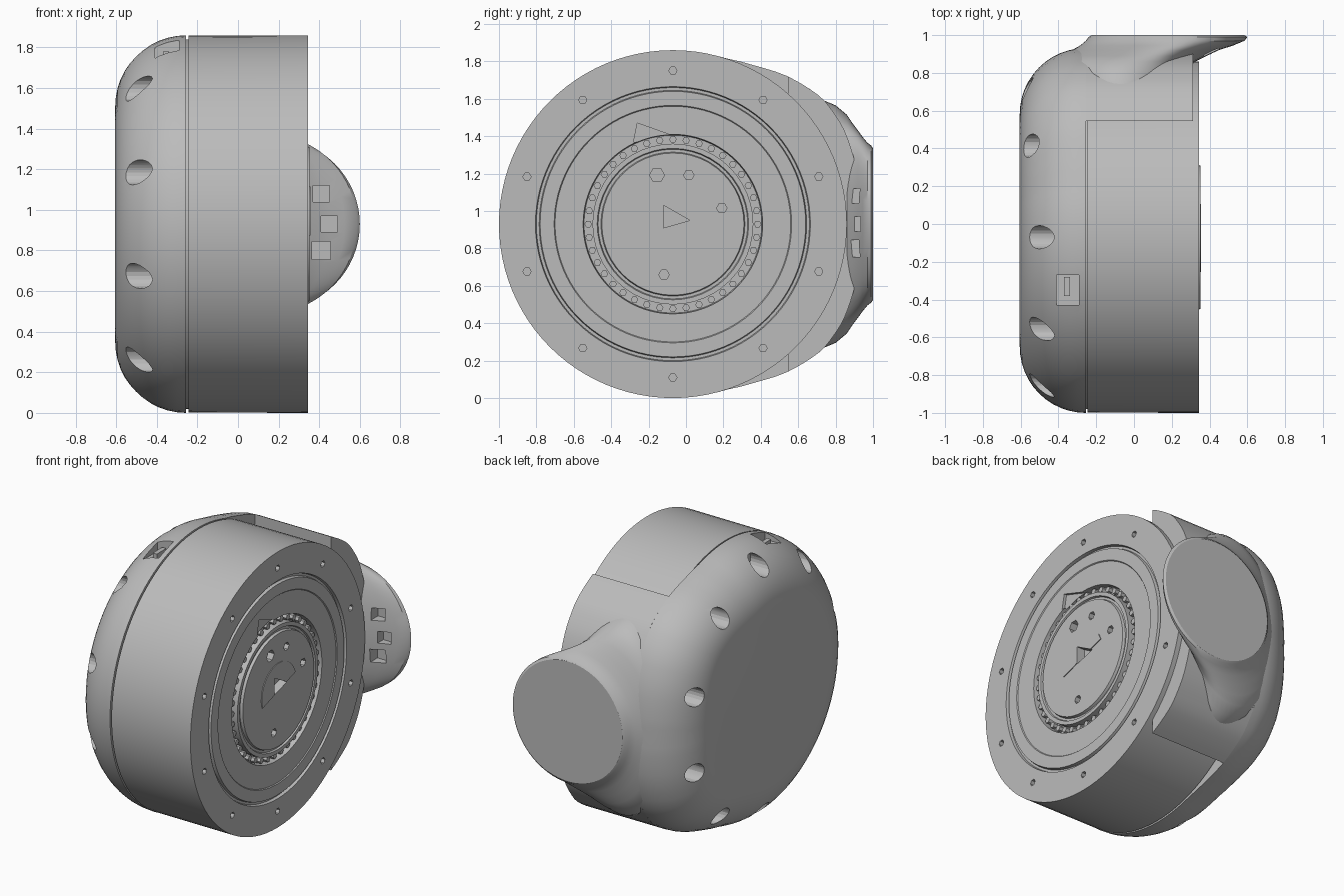
import bpy, bmesh
from math import sin, cos, pi, radians, degrees
from mathutils import Vector, Matrix

cube = bpy.data.objects.get("Cube")
if cube:
    bpy.data.objects.remove(cube, do_unlink=True)

CY, CZ = -0.07, 0.93      # drum axis, parallel to x
R = 0.93                  # drum radius
SEAM, FACE = -0.255, 0.345
SEG = 96

grey = bpy.data.materials.new("plain grey")
grey.use_nodes = True
grey.diffuse_color = (0.5, 0.5, 0.5, 1)
grey.node_tree.nodes["Principled BSDF"].inputs["Base Color"].default_value = (0.5, 0.5, 0.5, 1)


def around(x, r, a):
    """Point at angle a and distance r from the drum axis."""
    return Vector((x, CY + r * cos(a), CZ + r * sin(a)))


def circle(x, r, n=SEG):
    return [around(x, r, 2 * pi * i / n) for i in range(n)]


def add_loft(bm, rings):
    """Skin closed rings of equal length and cap both ends."""
    vs = [[bm.verts.new(p) for p in ring] for ring in rings]
    n = len(vs[0])
    for a, b in zip(vs, vs[1:]):
        for i in range(n):
            j = (i + 1) % n
            bm.faces.new((a[i], a[j], b[j], b[i]))
    bm.faces.new(vs[0])
    bm.faces.new(vs[-1])


def make(name, *lofts, smooth=True):
    bm = bmesh.new()
    for rings in lofts:
        add_loft(bm, rings)
    bmesh.ops.recalc_face_normals(bm, faces=bm.faces)
    me = bpy.data.meshes.new(name)
    bm.to_mesh(me)
    bm.free()
    me.materials.append(grey)
    ob = bpy.data.objects.new(name, me)
    bpy.context.collection.objects.link(ob)
    if smooth:
        shade(ob)
    return ob


def shade(ob):
    bpy.ops.object.select_all(action='DESELECT')
    ob.select_set(True)
    bpy.context.view_layer.objects.active = ob
    bpy.ops.object.shade_smooth_by_angle(angle=radians(32))


def cut(ob, *lofts):
    """Subtract closed lofts from an object and bake the result."""
    cutter = make("cutter", *lofts, smooth=False)
    cutter.hide_render = True
    mod = ob.modifiers.new("cut", 'BOOLEAN')
    mod.operation, mod.solver, mod.object = 'DIFFERENCE', 'EXACT', cutter
    deps = bpy.context.evaluated_depsgraph_get()
    baked = bpy.data.meshes.new_from_object(ob.evaluated_get(deps))
    ob.modifiers.clear()
    ob.data = baked
    bpy.data.objects.remove(cutter, do_unlink=True)
    shade(ob)


def peg(x0, x1, r, a, size, n=20):
    """Cylinder along x standing at polar position (r, a)."""
    c = around(0, r, a)
    return [[Vector((x, c.y + size * cos(2 * pi * i / n), c.z + size * sin(2 * pi * i / n)))
             for i in range(n)] for x in (x0, x1)]


def prism(x0, x1, pts):
    return [[Vector((x, y, z)) for y, z in pts] for x in (x0, x1)]


def box(x0, x1, y0, y1, z0, z1):
    return prism(x0, x1, [(y0, z0), (y1, z0), (y1, z1), (y0, z1)])


# Outline of the housing: a circle that bulges towards the back
BULGE = [(0, 1.0), (10, 1.01), (20, 1.03), (30, 1.047), (40, 1.045),
         (53, 0.997), (62, 0.955), (72, R), (180, R)]


def outline_radius(a):
    d = abs(degrees((a + pi) % (2 * pi) - pi))
    for (d0, r0), (d1, r1) in zip(BULGE, BULGE[1:]):
        if d <= d1:
            return r0 + (r1 - r0) * (d - d0) / (d1 - d0)
    return R


# Rounded end cap
FILLET = 0.35
cap_rings = []
for k in range(13):
    t = k / 12 * pi / 2
    inset = FILLET * (1 - cos(t))
    cap_rings.append([around(SEAM - FILLET * sin(t), outline_radius(a) - inset, a)
                      for a in (2 * pi * i / SEG for i in range(SEG))])
end_cap = make("end_cap", cap_rings)

# Ten screw wells in the fillet and a small pocket on top
ANGLES = [radians(18 + 36 * k) for k in range(10)]
cut(end_cap, *[peg(-0.7, -0.39, 0.825, a, 0.062) for a in ANGLES])
cut(end_cap, box(-0.41, -0.29, -0.43, -0.27, 1.74, 1.95))
make("pocket_tab", box(-0.37, -0.34, -0.38, -0.28, 1.72, 1.78))

# Main drum with concentric steps on its face
profile = [(-0.27, 0.91), (SEAM + 0.01, 0.91), (SEAM + 0.01, R - 0.002), (FACE, R),
           (FACE, 0.735), (FACE - 0.02, 0.73), (FACE - 0.02, 0.715), (FACE, 0.71),
           (FACE, 0.635), (FACE - 0.006, 0.63), (FACE - 0.006, 0.48),
           (FACE - 0.05, 0.475), (FACE - 0.05, 0.10)]
drum = make("drum", [circle(x, r) for x, r in profile])
cut(drum, *[peg(FACE - 0.07, FACE + 0.05, 0.82, a, 0.022, 6) for a in ANGLES])
cut(drum, prism(FACE - 0.025, FACE + 0.05, [(-0.28, 1.37), (0.02, 1.37), (-0.26, 1.47)]))

# Output plate inside the bearing gap
plate = make("output_plate", [circle(x, r, 48) for x, r in
             [(FACE - 0.08, 0.43), (FACE, 0.43), (FACE, 0.405), (FACE - 0.012, 0.40),
              (FACE - 0.012, 0.385), (FACE + 0.006, 0.38)]])
cut(plate, *[peg(FACE - 0.05, FACE + 0.05, 0.275, radians(d), s, 6)
             for d, s in ((18, 0.028), (72, 0.028), (108, 0.04), (260, 0.028))])
cut(plate, prism(FACE - 0.06, FACE + 0.05, [(-0.12, 0.91), (0.02, 0.95), (-0.12, 1.03)]))

# Thin half-round badge plate around the central hole
half = [radians(18 + 15 * k) for k in range(13)]
badge = make("half_round_plate", [[around(x, 0.185, a) for a in half]
                                  for x in (FACE + 0.004, FACE + 0.011)])
cut(badge, prism(FACE - 0.06, FACE + 0.05, [(-0.12, 0.91), (0.02, 0.95), (-0.12, 1.03)]))

# Bearing rollers
make("bearing_rollers", *[peg(FACE - 0.06, FACE - 0.02, 0.453, 2 * pi * i / 40, 0.02, 6)
                          for i in range(40)])

# Back cover wrapping behind the drum
arc = [radians(-52 + 104 * i / 40) for i in range(41)]
make("back_cover", [[around(x, outline_radius(a), a) for a in arc] for x in (SEAM, 0.312)])

# Flared neck running out to the round mounting flange: y, centre x, half width, half height
NECK = [(0.74, -0.07, 0.37, 0.66), (0.80, -0.07, 0.375, 0.635), (0.86, -0.05, 0.375, 0.585),
        (0.89, 0.00, 0.385, 0.54), (0.92, 0.06, 0.39, 0.50), (0.945, 0.12, 0.405, 0.465),
        (0.97, 0.165, 0.42, 0.435), (0.99, 0.18, 0.42, 0.42), (1.0, 0.18, 0.405, 0.405)]
neck = make("flange_neck", [[Vector((cx + w * cos(t), y, CZ + h * sin(t)))
                             for t in (2 * pi * i / 64 for i in range(64))]
                            for y, cx, w, h in NECK])

# Pockets on the inner side of the flange
cut(neck, *[box(x - s, x + s, 0.8, 0.965, z - s, z + s)
            for x, z, s in ((0.45, 0.93, 0.04), (0.41, 0.80, 0.045), (0.41, 1.08, 0.04))])
